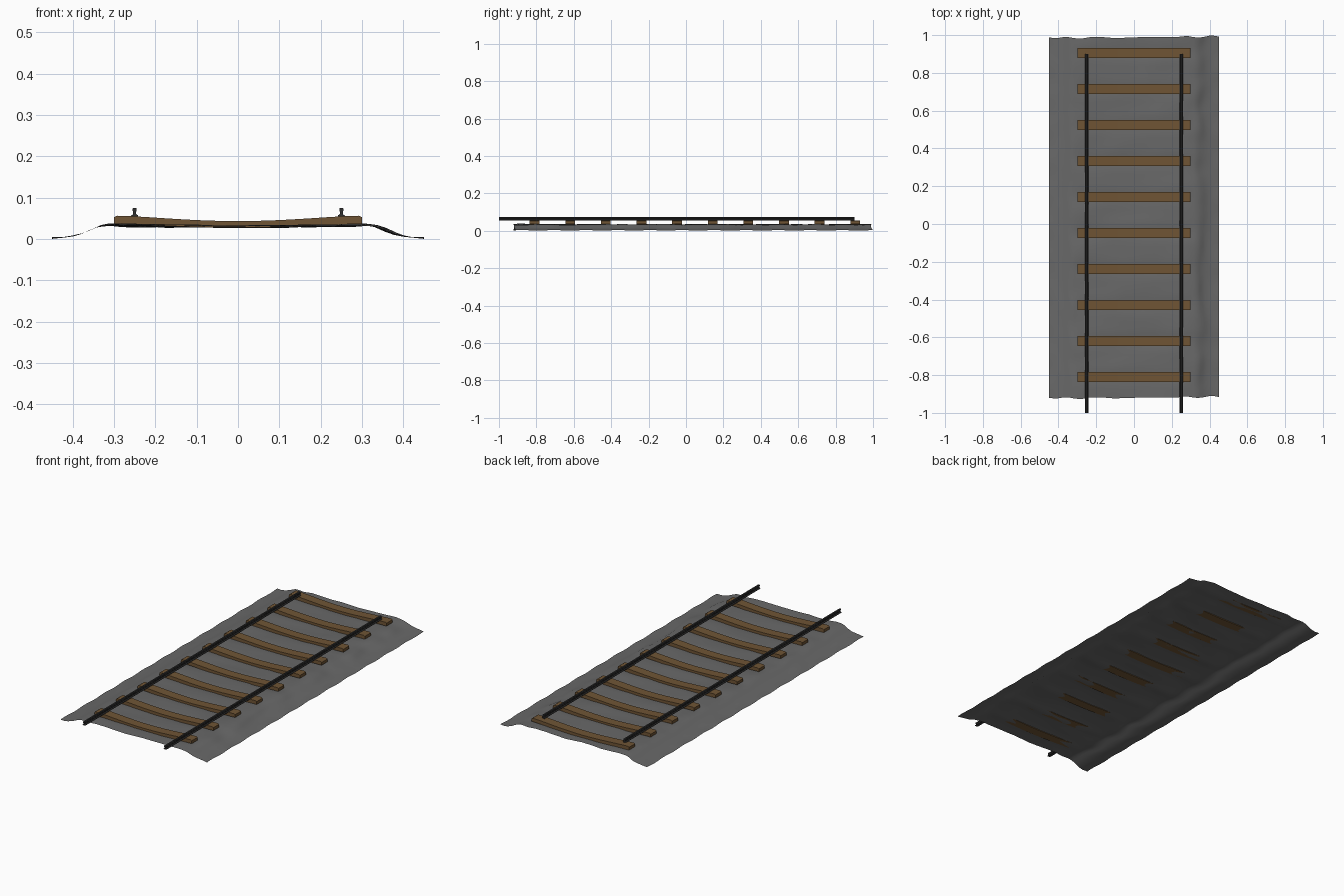
import bpy, bmesh, math
from mathutils import Vector, noise

if "Cube" in bpy.data.objects:
    bpy.data.objects.remove(bpy.data.objects["Cube"])


def material(name, rgb):
    m = bpy.data.materials.new(name)
    m.diffuse_color = (*rgb, 1)
    m.use_nodes = True
    m.node_tree.nodes["Principled BSDF"].inputs["Base Color"].default_value = m.diffuse_color
    return m


STONE = material("stone", (0.14, 0.14, 0.14))
WOOD = material("wood", (0.16, 0.09, 0.035))
STEEL = material("steel", (0.03, 0.03, 0.03))
PITCH, FIRST, COUNT = 0.1905, -0.81, 10


def finish(bm, name, mat, smooth=None):
    bmesh.ops.recalc_face_normals(bm, faces=bm.faces)
    mesh = bpy.data.meshes.new(name)
    bm.to_mesh(mesh)
    bm.free()
    mesh.materials.append(mat)
    ob = bpy.data.objects.new(name, mesh)
    bpy.context.collection.objects.link(ob)
    if smooth:
        bpy.ops.object.select_all(action='DESELECT')
        ob.select_set(True)
        bpy.context.view_layer.objects.active = ob
        bpy.ops.object.shade_smooth_by_angle(angle=math.radians(smooth))
    return ob


# Ballast bed: open sheet lofted from the bank profile, roughened by noise
half = [(0.45, 0.002), (0.42, 0.004), (0.40, 0.007), (0.38, 0.012),
        (0.365, 0.018), (0.35, 0.025), (0.335, 0.031), (0.315, 0.034),
        (0.28, 0.034), (0.23, 0.034), (0.17, 0.033), (0.11, 0.033), (0.05, 0.032)]
profile = [(-x, z) for x, z in half] + half[::-1]
rows, y0, length = 100, -0.92, 1.908
bm = bmesh.new()
grid = []
for j in range(rows + 1):
    line = []
    for x, z in profile:
        y = y0 + length * j / rows
        n = noise.noise(Vector((x * 9, y * 9, 1.3)))
        slope = max(0, 1 - abs(abs(x) - 0.355) / 0.05)
        fade = min(1, max(0, (0.45 - abs(x)) / 0.1))
        px = x + 0.014 * slope * n
        # ragged ends
        end = max(0, 1 - min(j, rows - j) / 4)
        py = y + 0.016 * end * noise.noise(Vector((x * 11, 0.37, 4.2)))
        # hollow under each sleeper
        d = abs((y - FIRST + PITCH / 2) % PITCH - PITCH / 2)
        dip = 0.004 * max(0, 1 - d / 0.05) if abs(x) < 0.3 else 0
        pz = max(0, z + fade * 0.005 * n - dip)
        if abs(x) == 0.45:
            pz = 0.002 + 0.002 * math.sin(j * 0.7)
        line.append(bm.verts.new((px, py, pz)))
    grid.append(line)
for a, b in zip(grid, grid[1:]):
    for i in range(len(a) - 1):
        bm.faces.new((a[i], a[i + 1], b[i + 1], b[i]))
finish(bm, "ballast_bed", STONE, 40)
bed = bpy.data.objects["ballast_bed"]
if sum(p.normal.z for p in bed.data.polygons) < 0:
    bed.data.flip_normals()

# Sleepers: beams sagging towards the middle, with bevelled ends
xs = [-0.3, -0.293] + [-0.26 + 0.52 * i / 12 for i in range(13)] + [0.293, 0.3]
for k in range(COUNT):
    yc = FIRST + k * PITCH
    bm = bmesh.new()
    rings = []
    for x in xs:
        sag = math.cos(min(1, abs(x) / 0.285) * math.pi / 2) ** 1.3
        top = 0.056 - 0.013 * sag - (0.004 if abs(x) == 0.3 else 0)
        bottom = 0.036 - 0.009 * sag
        rings.append([bm.verts.new((x, yc + s * 0.026, z))
                      for s, z in ((-1, bottom), (1, bottom), (1, top), (-1, top))])
    for a, b in zip(rings, rings[1:]):
        for i in range(4):
            m = (i + 1) % 4
            bm.faces.new((a[i], a[m], b[m], b[i]))
    bm.faces.new(rings[0])
    bm.faces.new(rings[-1])
    finish(bm, f"sleeper_{k + 1}", WOOD)

# Rails: foot, web and head section swept along y
rail = [(0.0085, 0.054), (0.0085, 0.0565), (0.0035, 0.060), (0.0035, 0.066),
        (0.005, 0.068), (0.005, 0.073), (0.004, 0.0745)]
section = rail + [(-x, z) for x, z in rail[::-1]]
for name, xc in (("left_rail", -0.25), ("right_rail", 0.25)):
    bm = bmesh.new()
    face = bm.faces.new([bm.verts.new((xc + x, -1, z)) for x, z in section])
    out = bmesh.ops.extrude_face_region(bm, geom=[face], use_keep_orig=True)
    bmesh.ops.translate(bm, vec=(0, 1.9, 0),
                        verts=[v for v in out["geom"] if isinstance(v, bmesh.types.BMVert)])
    finish(bm, name, STEEL)
